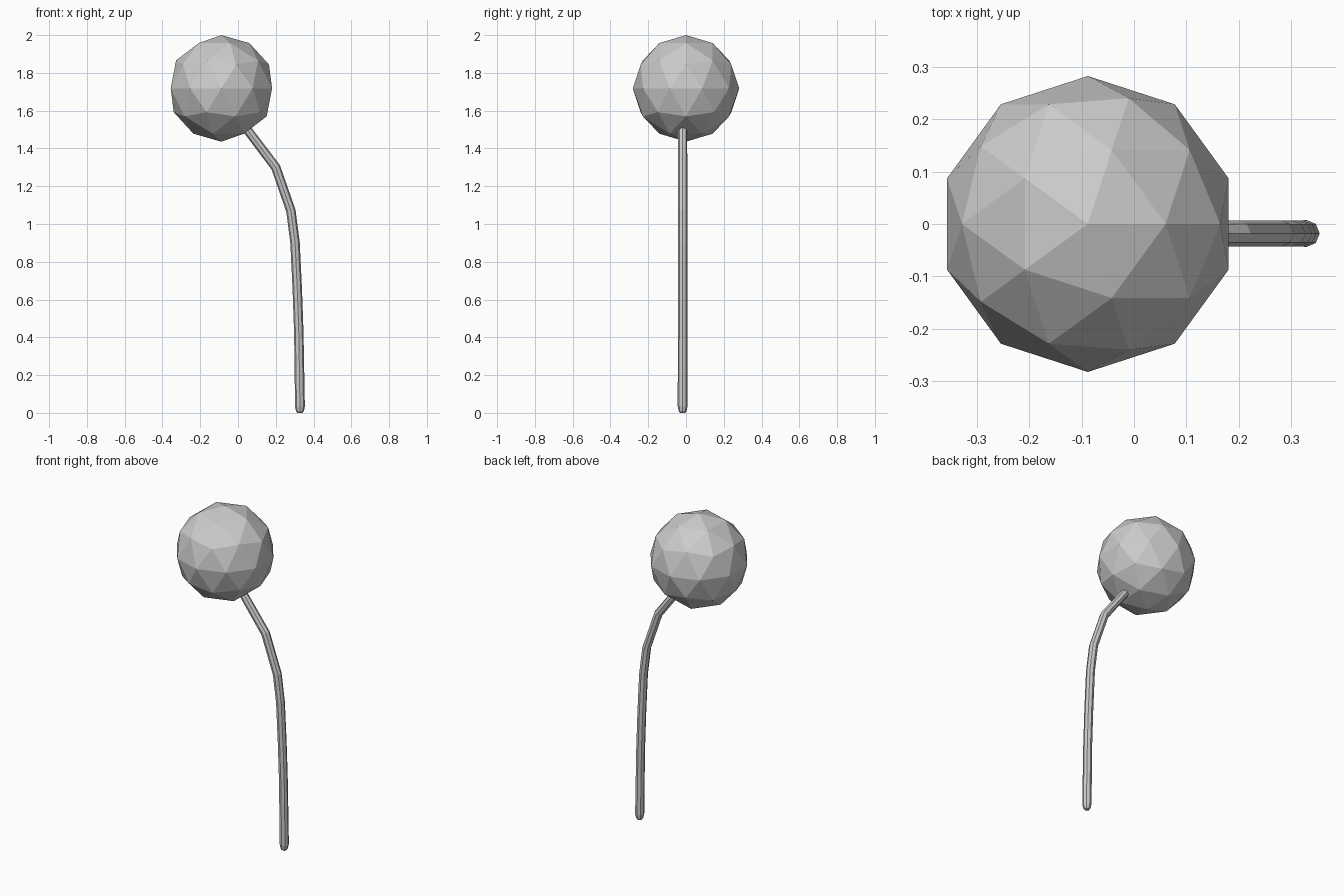
import bpy, bmesh, math
from mathutils import Vector

if "Cube" in bpy.data.objects:
    bpy.data.objects.remove(bpy.data.objects["Cube"])

# Faceted head
bpy.ops.mesh.primitive_ico_sphere_add(subdivisions=2, radius=0.282, location=(-0.088, 0, 1.718))
bpy.context.object.name = "head"

# Bent stem: (x, z, radius) along the centre line, rounded at the foot
path = [(0.328, 0.0, 0.014), (0.328, 0.01, 0.021), (0.328, 0.035, 0.026),
        (0.322, 0.42, 0.025), (0.314, 0.65, 0.025), (0.302, 0.90, 0.025),
        (0.280, 1.07, 0.025), (0.200, 1.30, 0.025), (0.055, 1.492, 0.024),
        (0.025, 1.53, 0.022)]
SIDES = 8
STEM_Y = -0.018

bm = bmesh.new()
pts = [Vector((x, STEM_Y, z)) for x, z, r in path]
rings = []
for i, p in enumerate(pts):
    steps = []
    if i > 0:
        steps.append((p - pts[i - 1]).normalized())
    if i < len(pts) - 1:
        steps.append((pts[i + 1] - p).normalized())
    tangent = sum(steps, Vector()).normalized()
    across = Vector((tangent.z, 0, -tangent.x))
    ring = []
    for k in range(SIDES):
        a = 2 * math.pi * k / SIDES
        offset = across * math.cos(a) + Vector((0, math.sin(a), 0))
        ring.append(bm.verts.new(p + offset * path[i][2]))
    rings.append(ring)
for lo, hi in zip(rings, rings[1:]):
    for k in range(SIDES):
        n = (k + 1) % SIDES
        bm.faces.new((lo[k], lo[n], hi[n], hi[k]))
bm.faces.new(rings[0][::-1])
bm.faces.new(rings[-1])
bmesh.ops.recalc_face_normals(bm, faces=bm.faces)
mesh = bpy.data.meshes.new("stem")
bm.to_mesh(mesh)
bm.free()
bpy.context.collection.objects.link(bpy.data.objects.new("stem", mesh))
